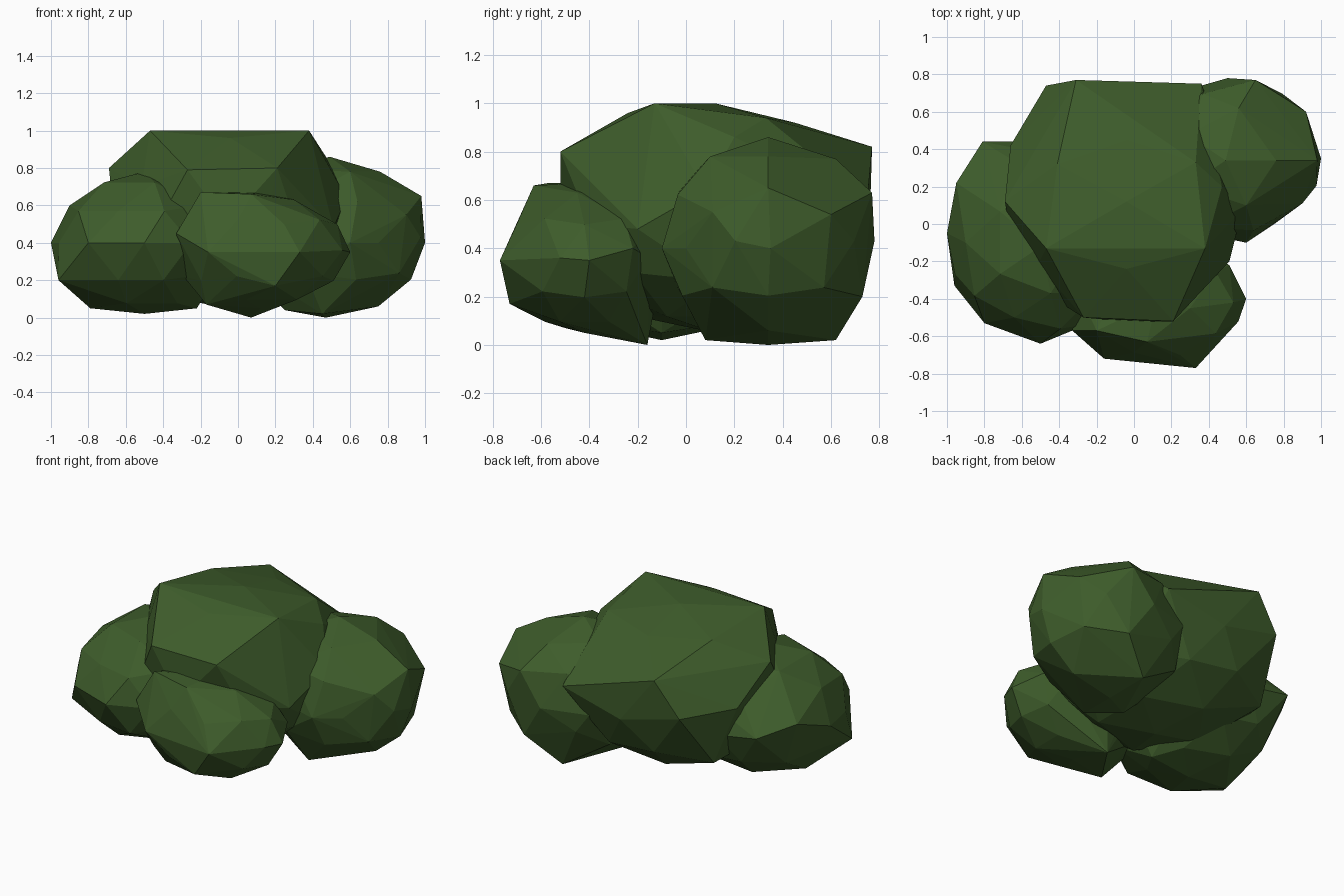
import bpy, bmesh
from mathutils import Vector

leaf = bpy.data.materials.new("leaf_green")
leaf.diffuse_color = (0.048, 0.108, 0.024, 1)


def clump(name, center, radii, corners, gap=0.33):
    """Faceted hull of given corners; icosphere points fill in where no corner is near."""
    c, r = Vector(center), Vector(radii)
    dirs = [Vector([(p[i] - c[i]) / r[i] for i in range(3)]).normalized() for p in corners]
    bm = bmesh.new()
    bmesh.ops.create_icosphere(bm, subdivisions=2, radius=1)
    fill = [v.co.copy() for v in bm.verts]
    bm.clear()
    for p in corners:
        bm.verts.new(p)
    for p in fill:
        if min(p.normalized().angle(d) for d in dirs) > gap:
            bm.verts.new(c + p * r)
    bmesh.ops.convex_hull(bm, input=bm.verts)
    loose = [v for v in bm.verts if not v.link_faces]
    bmesh.ops.delete(bm, geom=loose, context='VERTS')
    bmesh.ops.recalc_face_normals(bm, faces=bm.faces)
    me = bpy.data.meshes.new(name)
    bm.to_mesh(me)
    bm.free()
    me.materials.append(leaf)
    bpy.context.collection.objects.link(bpy.data.objects.new(name, me))


# tall middle clump with a flattened crown
clump("main_foliage", (-0.06, 0.12, 0.50), (0.63, 0.64, 0.45), [
    (-0.04, 0.12, 1.0), (-0.47, -0.13, 1.0), (0.38, -0.13, 1.0),
    (-0.04, -0.24, 0.96), (-0.41, 0.32, 0.94), (0.33, 0.33, 0.94),
    (-0.04, 0.45, 0.92), (-0.69, 0.12, 0.80), (-0.31, 0.77, 0.82),
    (0.36, 0.75, 0.60), (-0.27, -0.5, 0.79), (0.21, -0.52, 0.80),
    (-0.47, 0.74, 0.6), (0.47, 0.20, 0.86), (0.58, 0.08, 0.64),
    (0.51, -0.20, 0.48), (-0.66, 0.42, 0.60), (-0.55, 0.50, 0.25)])

# right clump
clump("right_foliage", (0.50, 0.34, 0.43), (0.50, 0.44, 0.43), [
    (0.49, 0.34, 0.86), (0.76, 0.34, 0.78), (0.98, 0.34, 0.65),
    (1.0, 0.35, 0.40), (0.65, 0.77, 0.63), (0.92, 0.60, 0.54),
    (0.90, 0.11, 0.55), (0.75, 0.34, 0.06), (0.47, 0.34, 0.0),
    (0.45, 0.62, 0.02), (0.45, 0.08, 0.02), (0.60, -0.10, 0.40),
    (0.75, 0.0, 0.40), (0.60, 0.10, 0.78), (0.56, 0.62, 0.77),
    (0.65, 0.73, 0.20), (0.25, 0.20, 0.04), (0.30, 0.70, 0.30)])

# left clump
clump("left_foliage", (-0.52, -0.1, 0.40), (0.46, 0.54, 0.38), [
    (-1.0, -0.05, 0.40), (-0.95, 0.22, 0.50), (-0.81, 0.44, 0.45),
    (-0.96, -0.33, 0.20), (-0.80, -0.53, 0.40), (-0.50, -0.64, 0.40),
    (-0.50, -0.12, 0.78), (-0.90, -0.1, 0.60), (-0.79, -0.1, 0.05),
    (-0.50, -0.1, 0.02), (-0.22, -0.1, 0.05), (-0.64, -0.5, 0.57),
    (-0.64, -0.5, 0.20)])

# low front clump
clump("front_foliage", (0.12, -0.42, 0.36), (0.46, 0.33, 0.31), [
    (0.33, -0.77, 0.35), (0.08, -0.73, 0.35), (-0.16, -0.72, 0.35),
    (0.60, -0.40, 0.35), (0.07, -0.63, 0.66), (-0.20, -0.57, 0.67),
    (0.30, -0.45, 0.63), (-0.33, -0.57, 0.45), (-0.17, -0.5, 0.07),
    (0.20, -0.73, 0.17), (0.07, -0.16, 0.0), (0.51, -0.22, 0.40),
    (0.44, -0.60, 0.35)])
